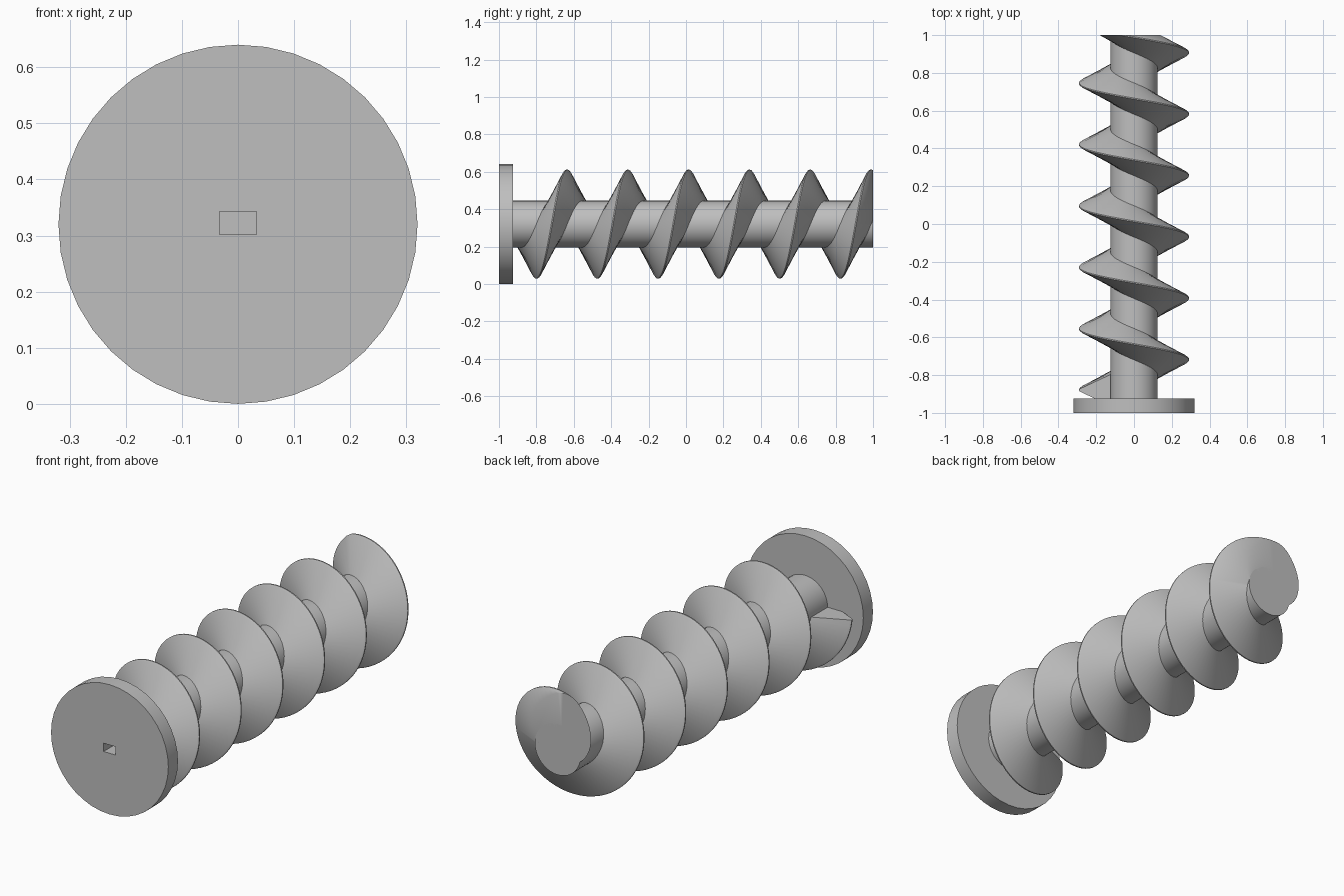
import bpy
import bmesh
from math import pi, cos, sin
from mathutils import Vector

AXIS_Z = 0.32      # height of the screw axis
PITCH = 0.325
START_Y = -0.88    # where the flight begins, on the model's right side
END_Y = 1.0
SIDES = 40

if "Cube" in bpy.data.objects:
    bpy.data.objects.remove(bpy.data.objects["Cube"], do_unlink=True)

grey = bpy.data.materials.new("plain grey")
grey.use_nodes = True
grey.diffuse_color = (0.52, 0.52, 0.52, 1)
grey.node_tree.nodes["Principled BSDF"].inputs["Base Color"].default_value = grey.diffuse_color


def polar(r, a, y):
    return Vector((r * cos(a), y, AXIS_Z + r * sin(a)))


def add_object(name, bm):
    bmesh.ops.recalc_face_normals(bm, faces=bm.faces)
    mesh = bpy.data.meshes.new(name)
    bm.to_mesh(mesh)
    bm.free()
    mesh.materials.append(grey)
    obj = bpy.data.objects.new(name, mesh)
    bpy.context.collection.objects.link(obj)
    return obj


def activate(obj):
    bpy.ops.object.select_all(action="DESELECT")
    obj.select_set(True)
    bpy.context.view_layer.objects.active = obj


def bridge(bm, a, b):
    for i in range(len(a)):
        j = (i + 1) % len(a)
        bm.faces.new((a[i], a[j], b[j], b[i]))


# Flange and shaft: one turned body
bm = bmesh.new()
rings = []
for r, y in ((0.32, -1), (0.32, -0.925), (0.125, -0.925), (0.125, END_Y)):
    rings.append([bm.verts.new(polar(r, 2 * pi * k / SIDES, y)) for k in range(SIDES)])
for a, b in zip(rings, rings[1:]):
    bridge(bm, a, b)
bm.faces.new(rings[0])
bm.faces.new(rings[-1])
body = add_object("flange_and_shaft", bm)

# Rectangular drive slot cut into the flange
bm = bmesh.new()
bmesh.ops.create_cube(bm, size=1)
bmesh.ops.scale(bm, vec=(0.066, 0.2, 0.041), verts=bm.verts)
bmesh.ops.translate(bm, vec=(0, -1, AXIS_Z + 0.002), verts=bm.verts)
cutter = add_object("slot_cutter", bm)
cutter.hide_render = True
activate(body)
cut = body.modifiers.new("slot", "BOOLEAN")
cut.operation = "DIFFERENCE"
cut.solver = "EXACT"
cut.object = cutter
bpy.ops.object.modifier_apply(modifier=cut.name)
bpy.data.objects.remove(cutter, do_unlink=True)

# Helical flight: tapered section swept around the shaft, trimmed flat at the end
section = ((0.1, -0.094), (0.283, -0.009), (0.291, -0.003),
           (0.291, 0.003), (0.283, 0.009), (0.1, 0.094))
steps_per_turn = 60
steps = int(steps_per_turn * (END_Y + 0.13 - START_Y) / PITCH)
bm = bmesh.new()
loops = []
for k in range(steps + 1):
    turn = k / steps_per_turn
    loops.append([bm.verts.new(polar(r, pi + 2 * pi * turn, START_Y + PITCH * turn + dy))
                  for r, dy in section])
for a, b in zip(loops, loops[1:]):
    bridge(bm, a, b)
bm.faces.new(loops[0])
bm.faces.new(loops[-1])
bmesh.ops.recalc_face_normals(bm, faces=bm.faces)
result = bmesh.ops.bisect_plane(bm, geom=bm.verts[:] + bm.edges[:] + bm.faces[:],
                                plane_co=(0, END_Y, 0), plane_no=(0, 1, 0), clear_outer=True)
rim = [e for e in result["geom_cut"] if isinstance(e, bmesh.types.BMEdge)]
bmesh.ops.triangle_fill(bm, use_beauty=True, edges=rim, normal=(0, 1, 0))
flight = add_object("helical_flight", bm)

for obj in (body, flight):
    activate(obj)
    bpy.ops.object.shade_smooth_by_angle(angle=pi / 6)
